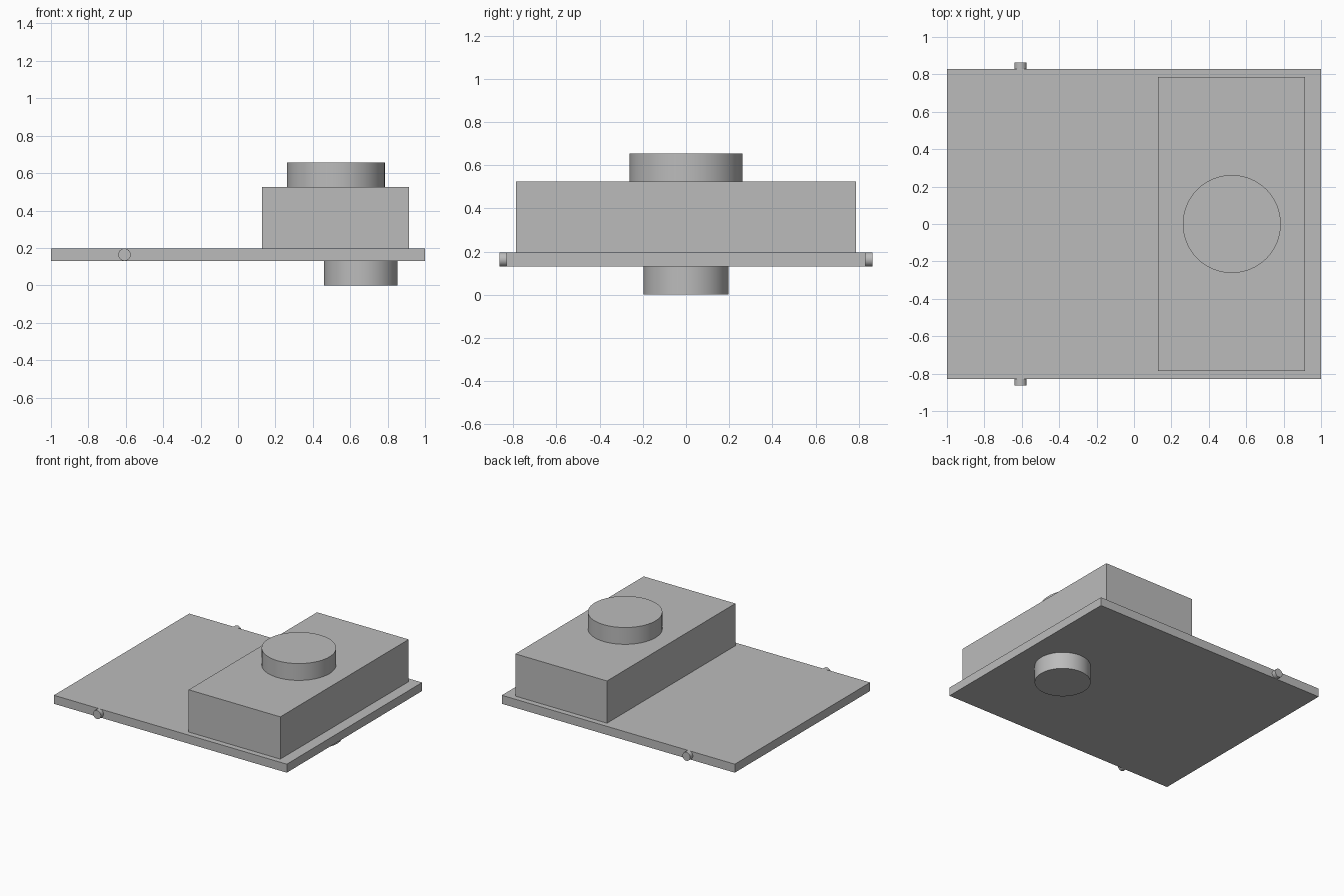
import bpy
from math import pi

cube = bpy.data.objects.get("Cube")
if cube:
    bpy.data.objects.remove(cube, do_unlink=True)

# Single grey material
GREY = (0.5, 0.5, 0.5, 1)
grey = bpy.data.materials.new("plain_grey")
grey.use_nodes = True
grey.diffuse_color = GREY
grey.node_tree.nodes["Principled BSDF"].inputs["Base Color"].default_value = GREY


def box(name, centre, size):
    bpy.ops.mesh.primitive_cube_add(size=1, location=centre)
    obj = bpy.context.object
    obj.name = name
    obj.scale = size
    bpy.ops.object.transform_apply(location=False, rotation=False, scale=True)
    obj.data.materials.append(grey)


def cylinder(name, centre, radius, depth, tilt=0):
    bpy.ops.mesh.primitive_cylinder_add(vertices=64, radius=radius, depth=depth,
                                        location=centre, rotation=(tilt, 0, 0))
    obj = bpy.context.object
    obj.name = name
    obj.data.materials.append(grey)
    bpy.ops.object.shade_smooth_by_angle(angle=pi / 6)


# Flat base and the raised block on it
box("base_plate", (0, 0, 0.164), (2, 1.66, 0.066))
box("raised_block", (0.521, 0, 0.361), (0.787, 1.574, 0.328))

# Round knob on the block and round foot under the plate
cylinder("top_knob", (0.523, 0, 0.59), 0.262, 0.131)
cylinder("bottom_foot", (0.656, 0, 0.066), 0.197, 0.131)

# Hinge pins on both long edges
for side, sign in (("front", -1), ("back", 1)):
    cylinder(side + "_pin", (-0.607, sign * 0.845, 0.164), 0.033, 0.036, pi / 2)
